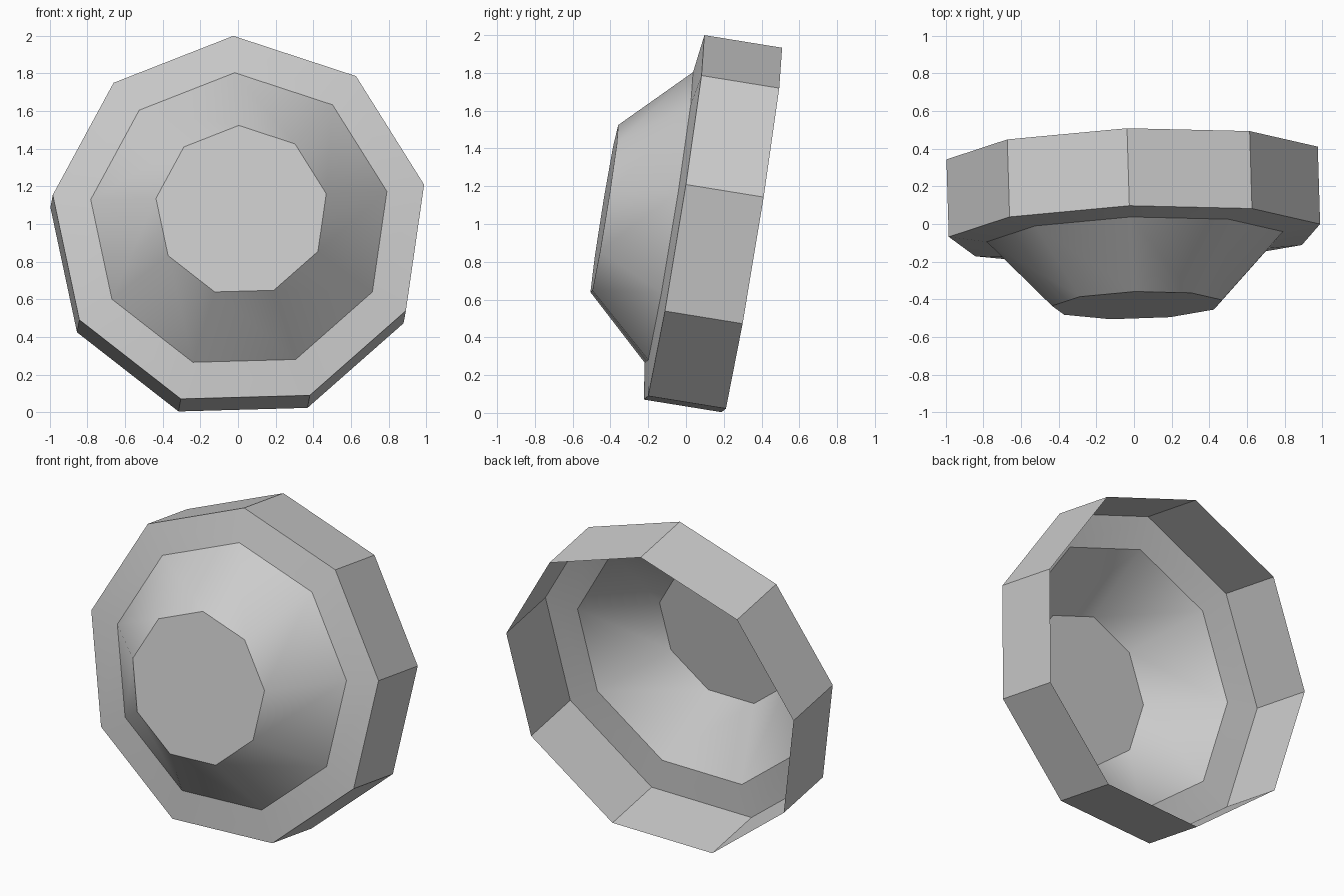
import bpy, bmesh, math
from mathutils import Matrix, Vector

cube = bpy.data.objects.get("Cube")
if cube:
    bpy.data.objects.remove(cube, do_unlink=True)

# Plain grey material
grey = bpy.data.materials.new("light_grey")
grey.use_nodes = True
colour = (0.6, 0.6, 0.6, 1)
grey.diffuse_color = colour
grey.node_tree.nodes["Principled BSDF"].inputs["Base Color"].default_value = colour

SIDES = 9
START = math.radians(91.6)
# Profile from front cap to open back edge: (radius, distance along the axis)
PROFILE = [(0.46, 0.375), (0.80, 0.028), (1.003, 0), (1.003, -0.417)]

# Axes of the tilted dish: forward, up and sideways
forward = Vector((0.03, -1, 0.162)).normalized()
side = Vector((0, 0, 1)).cross(-forward).normalized() * -1
up = forward.cross(side)
tilt = Matrix((side, up, forward)).transposed().to_4x4()
place = Matrix.Translation((0.008, -0.062, 1.01)) @ tilt

# Open shell: flat cap, sloping cone, shallow rim and straight outer wall
bm = bmesh.new()
rings = []
for radius, height in PROFILE:
    angles = [START + math.tau * i / SIDES for i in range(SIDES)]
    rings.append([bm.verts.new((radius * math.cos(a), radius * math.sin(a), height))
                  for a in angles])
bm.faces.new(rings[0])
for inner, outer in zip(rings, rings[1:]):
    for i in range(SIDES):
        j = (i + 1) % SIDES
        bm.faces.new((inner[i], outer[i], outer[j], inner[j]))
bm.transform(place)

mesh = bpy.data.meshes.new("dish_shell")
bm.to_mesh(mesh)
bm.free()
mesh.materials.append(grey)
dish = bpy.data.objects.new("dish_shell", mesh)
bpy.context.collection.objects.link(dish)

# Smooth cone, crisp rim and wall edges
bpy.ops.object.select_all(action="DESELECT")
dish.select_set(True)
bpy.context.view_layer.objects.active = dish
bpy.ops.object.shade_smooth_by_angle(angle=math.radians(32))
